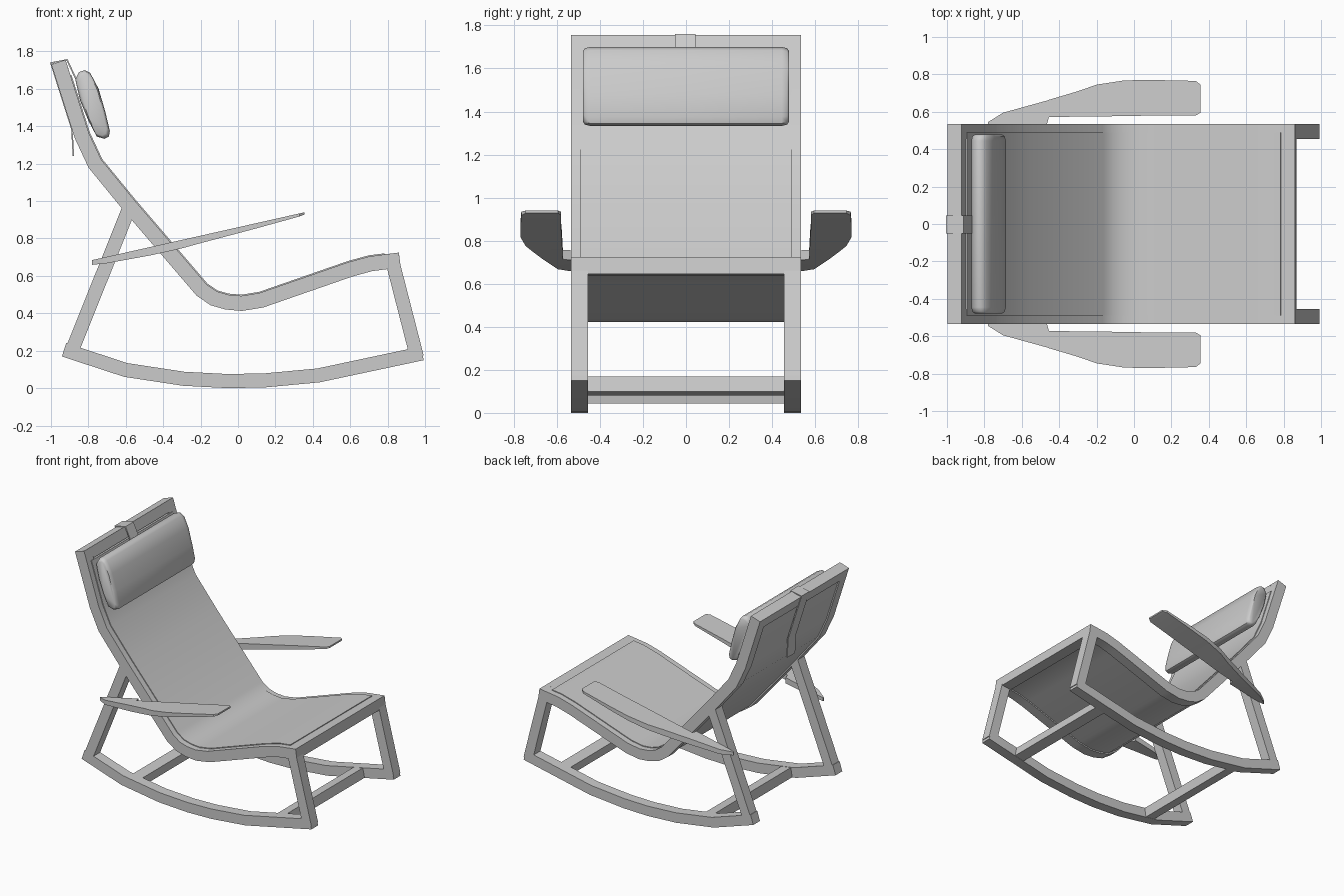
import bpy
import bmesh
import math
from mathutils import Vector

old = bpy.data.objects.get("Cube")
if old:
    bpy.data.objects.remove(old, do_unlink=True)

grey = bpy.data.materials.new("plain grey")
grey.use_nodes = True
grey.diffuse_color = (0.6, 0.6, 0.6, 1)
grey.node_tree.nodes["Principled BSDF"].inputs["Base Color"].default_value = (0.6, 0.6, 0.6, 1)


def loft(name, rings, bevel=0, angle=35):
    """Join equal rings of points into one closed solid."""
    bm = bmesh.new()
    rows = [[bm.verts.new(p) for p in ring] for ring in rings]
    n = len(rows[0])
    for a, b in zip(rows, rows[1:]):
        for i in range(n):
            j = (i + 1) % n
            bm.faces.new((a[i], a[j], b[j], b[i]))
    bm.faces.new(rows[0])
    bm.faces.new(rows[-1])
    bmesh.ops.recalc_face_normals(bm, faces=bm.faces)
    mesh = bpy.data.meshes.new(name)
    bm.to_mesh(mesh)
    bm.free()
    mesh.materials.append(grey)
    obj = bpy.data.objects.new(name, mesh)
    bpy.context.collection.objects.link(obj)
    if bevel:
        mod = obj.modifiers.new("soft edge", "BEVEL")
        mod.width, mod.segments = bevel, 3
    bpy.ops.object.select_all(action="DESELECT")
    obj.select_set(True)
    bpy.context.view_layer.objects.active = obj
    bpy.ops.object.shade_smooth_by_angle(angle=math.radians(angle))
    return obj


def ribbon(name, path, hi, lo, y0, y1):
    """Sweep a rectangle along an x-z path, between two offsets and two y values."""
    pts = [Vector(p) for p in path]
    rings = []
    for i, p in enumerate(pts):
        d0 = (p - pts[i - 1]).normalized() if i else None
        d1 = (pts[i + 1] - p).normalized() if i < len(pts) - 1 else None
        d = ((d0 or d1) + (d1 or d0)).normalized()
        n = Vector((-d.y, d.x)) / d.dot(d1 or d0)
        a, b = p + n * hi, p + n * lo
        rings.append([(a.x, y0, a.y), (a.x, y1, a.y), (b.x, y1, b.y), (b.x, y0, b.y)])
    return loft(name, rings)


INNER, OUTER = 0.455, 0.535
rail = [(-0.96, 1.743), (-0.835, 1.35), (-0.765, 1.2), (-0.585, 0.98), (-0.195, 0.525),
        (-0.13, 0.48), (-0.06, 0.46), (0.02, 0.453), (0.125, 0.47), (0.6, 0.635),
        (0.71, 0.665), (0.865, 0.685)]
rocker = [(-0.93, 0.205), (-0.6, 0.097), (-0.29, 0.05), (-0.05, 0.0375), (0.15, 0.042),
          (0.43, 0.068), (0.985, 0.186)]
foot_leg = [(0.957, 0.165), (0.825, 0.68)]
head_leg = [(-0.902, 0.165), (-0.585, 0.955)]

# armrest stations: x, inner y, outer y, thickness
arm = [(-0.78, 0.535, 0.545, 0.025), (-0.7, 0.535, 0.595, 0.035), (-0.465, 0.535, 0.66, 0.045),
       (-0.455, 0.572, 0.664, 0.045), (-0.3, 0.574, 0.71, 0.045), (-0.2, 0.575, 0.745, 0.04),
       (-0.05, 0.577, 0.768, 0.034), (0.1, 0.58, 0.77, 0.028), (0.33, 0.58, 0.765, 0.016),
       (0.355, 0.595, 0.745, 0.012)]

# side frames and armrests
for side, s in (("front", -1), ("back", 1)):
    y0, y1 = s * INNER, s * OUTER
    ribbon(side + "_seat_rail", rail, 0.04, -0.04, y0, y1)
    ribbon(side + "_rocker", rocker, 0.0375, -0.0375, y0, y1)
    ribbon(side + "_foot_leg", foot_leg, 0.037, -0.037, y0, y1)
    ribbon(side + "_head_leg", head_leg, 0.037, -0.037, y0, y1)
    rings = []
    for x, a, b, t in arm:
        top = 0.86 + 0.225 * x
        low = top - t
        rings.append([(x, s * a, top), (x, s * b, top), (x, s * b, low), (x, s * a, low)])
    loft(side + "_armrest", rings)

# crossbars
ribbon("top_crossbar", [rail[0], (-0.936, 1.668)], 0.04, -0.04, -INNER, INNER)
ribbon("foot_crossbar", [(0.785, 0.675), rail[-1]], 0.04, -0.04, -INNER, INNER)
ribbon("foot_stretcher", [(0.66, 0.117), (0.74, 0.134)], 0.036, -0.036, -INNER, INNER)
ribbon("head_stretcher", [(-0.57, 0.092), (-0.49, 0.08)], 0.036, -0.036, -INNER, INNER)

# upholstery: padded sling between the rails and a cover lapping over them
sling = [(-0.934, 1.66)] + rail[1:-1] + [(0.79, 0.675)]
ribbon("sling_pad", sling, 0.04, -0.03, -INNER, INNER)
ribbon("sling_cover", sling, 0.046, 0.036, -0.49, 0.49)

# head cushion
outline = [(-0.85, 1.69), (-0.82, 1.7), (-0.79, 1.685), (-0.745, 1.6), (-0.71, 1.48),
           (-0.685, 1.375), (-0.69, 1.345), (-0.715, 1.333), (-0.755, 1.345), (-0.8, 1.43),
           (-0.845, 1.54), (-0.87, 1.65)]
cx, cz = -0.775, 1.515
rings = []
for y, k in ((-0.478, 0.8), (-0.47, 0.93), (-0.445, 1), (0, 1.0), (0.445, 1), (0.47, 0.93), (0.478, 0.8)):
    rings.append([(cx + (x - cx) * k, y, cz + (z - cz) * (0.5 + k / 2)) for x, z in outline])
loft("head_cushion", rings, angle=50)

# counterweight strap over the top bar
strap = [(-0.865, 1.65), (-0.914, 1.755), (-1.0, 1.738), (-0.888, 1.385), (-0.88, 1.24)]
ribbon("cushion_strap", strap, 0.004, -0.004, -0.05, 0.045)
